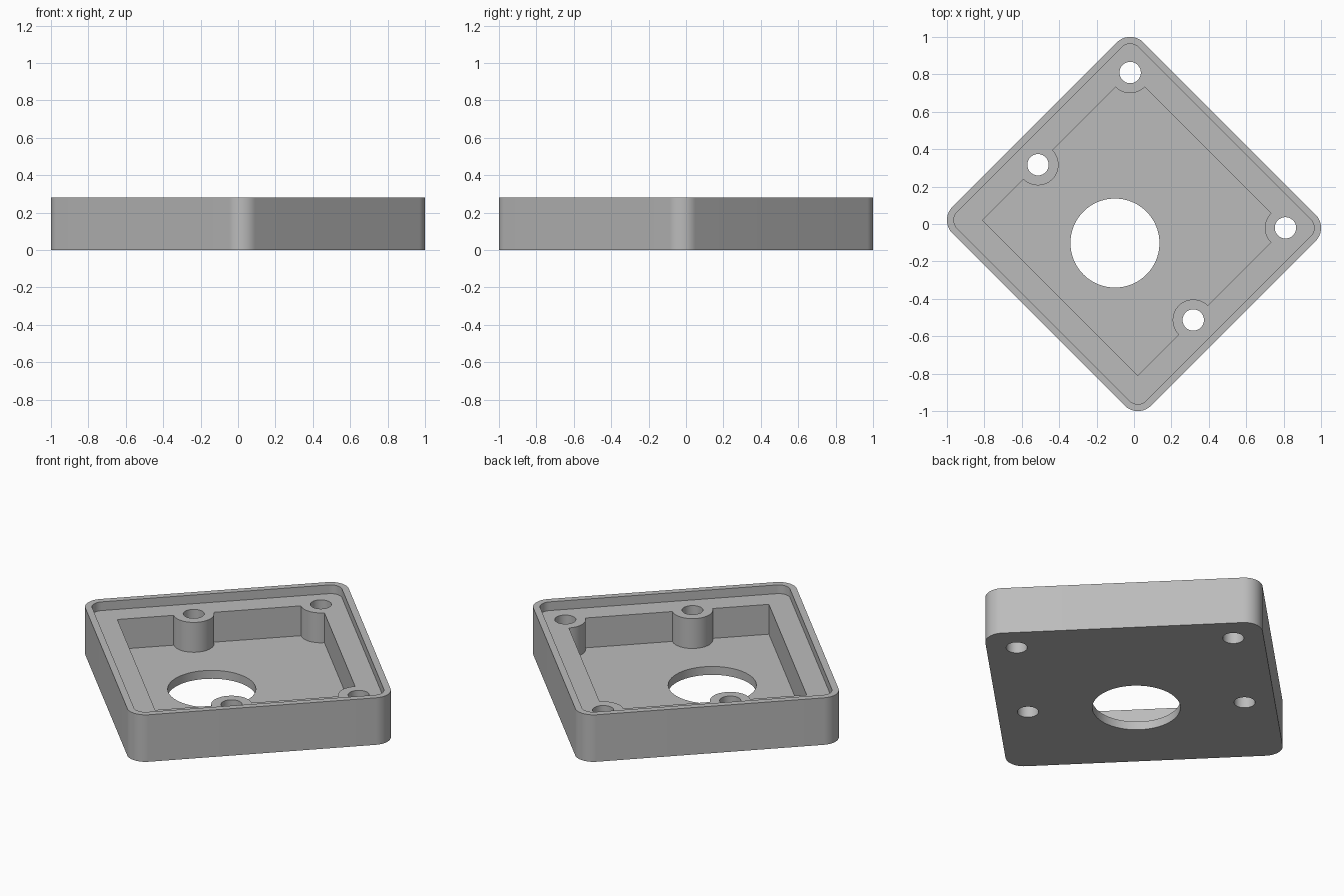
import bpy, bmesh
from math import cos, sin, pi, radians
from mathutils import Matrix

if "Cube" in bpy.data.objects:
    bpy.data.objects.remove(bpy.data.objects["Cube"])

HALF_X, HALF_Y, HEIGHT = 0.722, 0.751, 0.28
CORNER, LIP = 0.10, 0.037
LEDGE_Z, FLOOR_Z = 0.228, 0.05
POCKET_X, POCKET_Y = 0.558, 0.587
BOSS_R, SCREW_R, PORT_R = 0.11, 0.057, 0.238
SCREWS = [(x, s * POCKET_Y) for x in (POCKET_X, -0.139) for s in (1, -1)]


def circle(cx, cy, r, n=64):
    return [(cx + r * cos(2 * pi * i / n), cy + r * sin(2 * pi * i / n)) for i in range(n)]


def rounded_rect(hx, hy, r, n=16):
    pts = []
    for k, (sx, sy) in enumerate([(1, 1), (-1, 1), (-1, -1), (1, -1)]):
        for i in range(n + 1):
            a = (k + i / n) * pi / 2
            pts.append((sx * (hx - r) + r * cos(a), sy * (hy - r) + r * sin(a)))
    return pts


def prism(name, outline, z0, z1):
    bm = bmesh.new()
    face = bm.faces.new([bm.verts.new((x, y, z0)) for x, y in outline])
    top = bmesh.ops.extrude_face_region(bm, geom=[face])["geom"]
    bmesh.ops.translate(bm, vec=(0, 0, z1 - z0),
                        verts=[v for v in top if isinstance(v, bmesh.types.BMVert)])
    bmesh.ops.recalc_face_normals(bm, faces=bm.faces[:])
    mesh = bpy.data.meshes.new(name)
    bm.to_mesh(mesh)
    bm.free()
    obj = bpy.data.objects.new(name, mesh)
    bpy.context.collection.objects.link(obj)
    return obj


def cut(target, cutter):
    mod = target.modifiers.new("cut", "BOOLEAN")
    mod.operation, mod.solver, mod.object = "DIFFERENCE", "EXACT", cutter
    deps = bpy.context.evaluated_depsgraph_get()
    mesh = bpy.data.meshes.new_from_object(target.evaluated_get(deps))
    target.modifiers.clear()
    target.data = mesh
    bpy.data.objects.remove(cutter)


# Rounded block with a stepped rim
body = prism("enclosure_base", rounded_rect(HALF_X, HALF_Y, CORNER), 0, HEIGHT)
cut(body, prism("rim_recess", rounded_rect(HALF_X - LIP, HALF_Y - LIP, CORNER - LIP),
                LEDGE_Z, HEIGHT + 0.1))

# Pocket that leaves the screw bosses standing
rect = [(sx * POCKET_X, sy * POCKET_Y) for sx, sy in [(1, 1), (-1, 1), (-1, -1), (1, -1)]]
pocket = prism("pocket", rect, FLOOR_Z, HEIGHT)
for x, y in SCREWS:
    cut(pocket, prism("boss", circle(x, y, BOSS_R), 0, HEIGHT + 0.1))
cut(body, pocket)

# Screw holes and large port through the floor
for x, y in SCREWS:
    cut(body, prism("screw_hole", circle(x, y, SCREW_R), -0.1, HEIGHT + 0.1))
cut(body, prism("port_hole", circle(-0.144, 0, PORT_R, 96), -0.1, HEIGHT + 0.1))

# Turn onto its corner
body.data.transform(Matrix.Rotation(radians(45), 4, "Z"))

# Plain grey plastic
grey = bpy.data.materials.new("grey_plastic")
grey.use_nodes = True
color = (0.5, 0.5, 0.5, 1)
grey.diffuse_color = color
grey.node_tree.nodes["Principled BSDF"].inputs["Base Color"].default_value = color
body.data.materials.clear()
body.data.materials.append(grey)

bpy.ops.object.select_all(action="DESELECT")
body.select_set(True)
bpy.context.view_layer.objects.active = body
bpy.ops.object.shade_smooth_by_angle(angle=radians(30))
